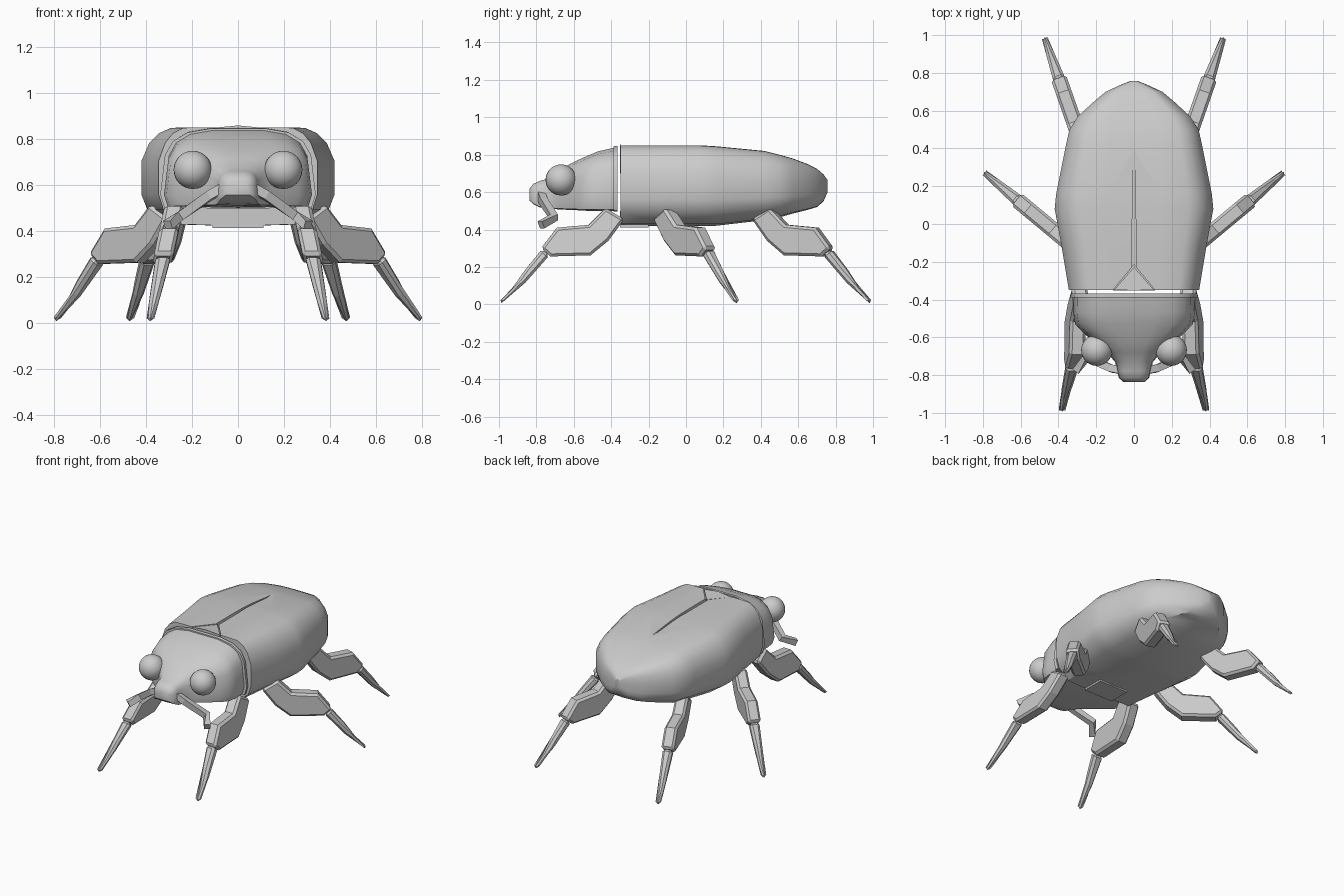
import bpy, bmesh, math
from mathutils import Vector

if "Cube" in bpy.data.objects:
    bpy.data.objects.remove(bpy.data.objects["Cube"])


def make(name, verts, faces, smooth=None, bevel=0):
    me = bpy.data.meshes.new(name)
    me.from_pydata(verts, [], faces)
    bm = bmesh.new()
    bm.from_mesh(me)
    bmesh.ops.recalc_face_normals(bm, faces=bm.faces)
    if bevel:
        bmesh.ops.bevel(bm, geom=[e for e in bm.edges if e.tag is False and
                                  e.calc_face_angle(0) > 1.3],
                        offset=bevel, segments=1, affect='EDGES')
    bm.to_mesh(me)
    bm.free()
    ob = bpy.data.objects.new(name, me)
    bpy.context.collection.objects.link(ob)
    if smooth:
        shade(ob, smooth)
    return ob


def shade(ob, deg):
    bpy.ops.object.select_all(action='DESELECT')
    ob.select_set(True)
    bpy.context.view_layer.objects.active = ob
    bpy.ops.object.shade_smooth_by_angle(angle=math.radians(deg))


def skin(name, rings, smooth=None, bevel=0):
    n = len(rings[0])
    verts = [v for r in rings for v in r]
    faces = [tuple(range(n)), tuple(range(len(verts) - n, len(verts)))]
    for i in range(len(rings) - 1):
        for j in range(n):
            k = (j + 1) % n
            faces.append((i * n + j, i * n + k, i * n + n + k, i * n + n + j))
    return make(name, verts, faces, smooth, bevel)


def loft(name, half, stations, smooth=None):
    """half: normalised right half of section; stations: (y, half width, z low, z high)"""
    section = half + [(-x, z) for x, z in reversed(half) if x > 0]
    return skin(name, [[(x * w, y, lo + z * (hi - lo)) for x, z in section]
                       for y, w, lo, hi in stations], smooth)


def prism(name, outline, lo, hi):
    return skin(name, [[(x, y, z) for x, y in outline] for z in (lo, hi)])


def cut(ob, cutter):
    cutter.hide_render = True
    bpy.context.view_layer.objects.active = ob
    m = ob.modifiers.new("cut", 'BOOLEAN')
    m.object, m.solver = cutter, 'EXACT'
    bpy.ops.object.modifier_apply(modifier=m.name)
    bpy.data.objects.remove(cutter)


# wing case body with scutellum notch and centre seam
body_half = [(0, 1), (.35, 1), (.69, .995), (.82, .94), (.92, .84), (1, .66),
             (1, .32), (.94, .17), (.72, .02), (0, 0)]
body = loft("wing_case_body", body_half, [
    (-.35, .345, .42, .85), (-.12, .383, .42, .85), (.08, .42, .42, .85),
    (.16, .412, .42, .845), (.42, .36, .45, .82), (.50, .342, .465, .80),
    (.57, .297, .485, .78), (.65, .21, .505, .75), (.70, .15, .52, .725),
    (.735, .075, .55, .695), (.757, .02, .60, .665)])
cut(body, prism("notch_cutter", [(-.12, -.36), (.12, -.36), (0, -.215)], .70, .95))
cut(body, prism("seam_cutter", [(-.011, -.24), (.011, -.24), (.011, -.07),
                                (.003, .38), (-.003, .38), (-.011, -.07)], .825, .95))
shade(body, 35)

# small triangular plate between the wing cases, and belly plate
skin("scutellum", [[(-.105, -.348, z), (0, -.352, z + c), (.105, -.348, z), (0, -.228, z)]
                   for z, c in ((.70, 0), (.848, .01))])
prism("belly_plate", [(-.11, -.352), (.11, -.352), (.11, -.2), (-.11, -.2)], .412, .50)

# collar and head
head_half = [(0, 1), (.35, 1), (.65, .95), (.84, .84), (.94, .67), (1, .18), (.95, .02), (0, 0)]
loft("collar", head_half, [(-.367, .335, .495, .847), (-.388, .338, .495, .845)], 30)
loft("head", head_half, [
    (-.38, .32, .50, .838), (-.47, .322, .50, .818), (-.53, .312, .50, .793),
    (-.58, .265, .503, .77), (-.63, .205, .505, .745), (-.68, .145, .508, .715),
    (-.73, .1, .51, .675), (-.78, .09, .518, .66), (-.815, .08, .535, .645),
    (-.837, .055, .555, .618)], 40)

# shear leg outlines: (distance from hip, height)
femur = [(0, .455), (.10, .515), (.19, .425), (.36, .41), (.445, .30),
         (.395, .256), (.18, .262), (.085, .34)]
tibia = [(.44, .295), (.53, .185), (.60, .085), (.672, .012), (.655, .008),
         (.53, .115), (.40, .262)]
# name, hip position, heading, outward lean
legs = [("front", (.318, -.33), (0.01, -1), .2),
        ("middle", (.285, -.15), (.77, .64), 0),
        ("rear", (.255, .362), (.33, .944), 0)]


def leg_part(name, s, hip, heading, lean, outline, thick):
    d = Vector(heading).normalized()
    n = Vector((abs(d.y), -d.x * math.copysign(1, d.y)))
    rings = []
    for side in (-1, 1):
        ring = []
        for u, z in outline:
            p = Vector(hip) + d * u + n * (side * thick(u) + lean * (.3 - z))
            ring.append((s * p.x, p.y, z))
        rings.append(ring)
    skin(name, rings, None, .014)


for s, label in ((1, "right"), (-1, "left")):
    for name, hip, heading, lean in legs:
        leg_part(f"{label}_{name}_femur", s, hip, heading, lean, femur, lambda u: .042)
        leg_part(f"{label}_{name}_tibia", s, hip, heading, lean, tibia,
                 lambda u: .034 - .07 * (u - .40))
    # eye
    bpy.ops.mesh.primitive_uv_sphere_add(segments=24, ring_count=16, radius=.083,
                                         location=(s * .197, -.668, .665))
    bpy.context.object.name = f"{label}_eye"
    shade(bpy.context.object, 40)
    # bent feeler
    path = [(.06, -.775, .59), (.12, -.765, .555), (.25, -.705, .465), (.305, -.775, .425)]
    pts = [Vector((s * x, y, z)) for x, y, z in path]
    rings = []
    for i, p in enumerate(pts):
        t = (pts[min(i + 1, 3)] - pts[max(i - 1, 0)]).normalized()
        a = t.cross(Vector((0, 0, 1))).normalized()
        b = t.cross(a)
        rings.append([tuple(p + .02 * (a * i1 + b * i2))
                      for i1, i2 in ((1, 1), (-1, 1), (-1, -1), (1, -1))])
    skin(f"{label}_feeler", rings)
